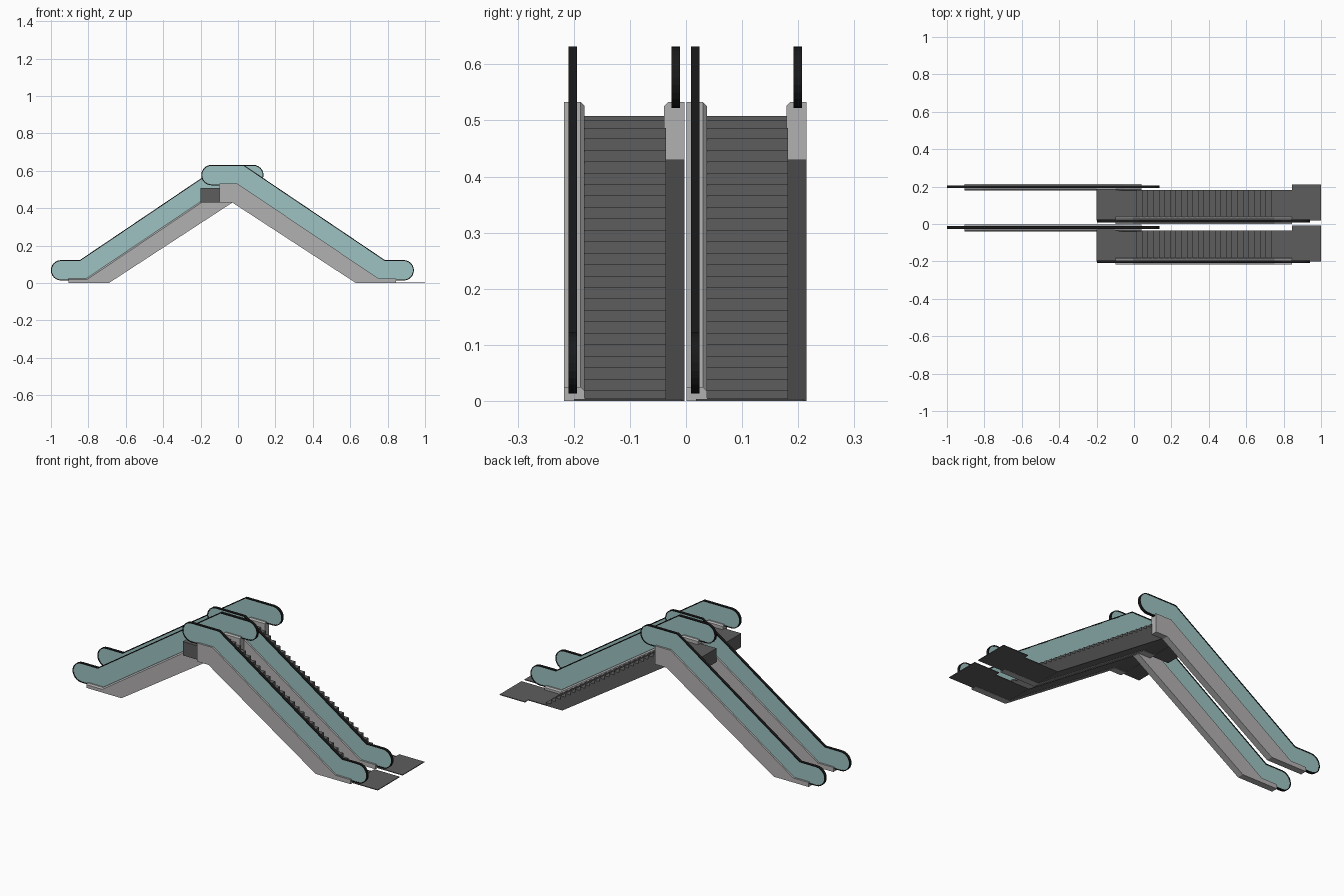
import bpy, bmesh, math

cube = bpy.data.objects.get("Cube")
if cube:
    bpy.data.objects.remove(cube)


def material(name, r, g, b):
    m = bpy.data.materials.new(name)
    m.use_nodes = True
    m.diffuse_color = (r, g, b, 1)
    m.node_tree.nodes["Principled BSDF"].inputs["Base Color"].default_value = (r, g, b, 1)
    return m


GREY = material("light grey panel", 0.45, 0.44, 0.44)
DARK = material("dark grey metal", 0.11, 0.11, 0.11)
GLASS = material("pale teal glass", 0.34, 0.54, 0.54)
BLACK = material("black rubber", 0.01, 0.01, 0.01)

PITCH = 0.218           # spacing of the two escalators
CX, CY = -0.03, -0.11   # turning centre of the reversed balustrade


def finish(name, bm, mat):
    bmesh.ops.recalc_face_normals(bm, faces=bm.faces)
    me = bpy.data.meshes.new(name)
    bm.to_mesh(me)
    bm.free()
    me.materials.append(mat)
    ob = bpy.data.objects.new(name, me)
    bpy.context.collection.objects.link(ob)
    return ob


def place(bm, shift, turned):
    """Turn a part half way round its escalator's centre and shift it in y."""
    for v in bm.verts:
        if turned:
            v.co.x, v.co.y = 2 * CX - v.co.x, 2 * CY - v.co.y
        v.co.y += shift


def prism(name, profile, y0, y1, mat, shift=0, turned=False, chamfer=0):
    """Extrude an xz profile from y0 to y1, optionally chamfering the top edge at y1."""
    bm = bmesh.new()
    face = bm.faces.new([bm.verts.new((x, y0, z)) for x, z in profile])
    ext = bmesh.ops.extrude_face_region(bm, geom=[face])
    for g in ext["geom"]:
        if isinstance(g, bmesh.types.BMVert):
            g.co.y = y1
    bmesh.ops.recalc_face_normals(bm, faces=bm.faces)
    if chamfer:
        edges = [e for e in bm.edges
                 if all(abs(v.co.y - y1) < 1e-5 for v in e.verts)
                 and any(f.normal.z > 0.3 for f in e.link_faces)]
        bmesh.ops.bevel(bm, geom=edges, offset=chamfer, segments=1, affect='EDGES')
    place(bm, shift, turned)
    return finish(name, bm, mat)


def arc(cx, cz, r, start, end, n=12):
    angles = [math.radians(start + (end - start) * i / n) for i in range(n + 1)]
    return [(cx + r * math.cos(a), cz + r * math.sin(a)) for a in angles]


# Side profiles
skirt = [(-0.1, 0.43), (-0.1, 0.533), (-0.005, 0.533), (0.75, 0.025),
         (0.845, 0.025), (0.845, 0), (0.63, 0), (-0.03, 0.43)]
rail_path = ([(0, 0.525)] + arc(-0.142, 0.577, 0.052, 270, 90)
             + [(0.03, 0.629), (0.785, 0.12)]
             + arc(0.886, 0.068, 0.052, 90, -90) + [(0.75, 0.016)])


def handrail(name, shift, turned):
    bm = bmesh.new()
    rows = [[bm.verts.new((x, y, z)) for y in (-0.209, -0.194)] for x, z in rail_path]
    for a, b in zip(rows, rows[1:]):
        bm.faces.new((a[0], a[1], b[1], b[0]))
    place(bm, shift, turned)
    ob = finish(name, bm, BLACK)
    mod = ob.modifiers.new("thickness", 'SOLIDIFY')
    mod.thickness = 0.005
    mod.offset = 0


def stair_profile():
    """Flat landing, easing steps, even flight, then the straight underside."""
    z, x, run = 0.508, -0.015, 0.03
    pts = [(-0.1, 0.432), (-0.1, z), (x, z)]
    drops = [0.008, 0.013, 0.019] + [0.0204] * 22 + [0.014]
    for d in drops:
        z -= d
        pts.append((x, z))
        x += run
        pts.append((x, z))
    return pts + [(0.845, z), (0.845, 0.001), (0.634, 0.001), (-0.028, 0.432)]


for i, side in enumerate(("front", "back")):
    s = -0.0 + i * PITCH
    # Balustrades, the second one turned the other way
    for turned, label in ((False, "near"), (True, "reversed")):
        tag = f"{side}_{label}"
        prism(f"{tag}_skirt", skirt, -0.217, -0.181, GREY, s, turned, 0.007)
        prism(f"{tag}_glass_panel", rail_path, -0.207, -0.196, GLASS, s, turned)
        handrail(f"{tag}_handrail", s, turned)
    # Step flight, upper landing and floor plate
    prism(f"{side}_steps", stair_profile(), -0.19, -0.036, DARK, s)
    prism(f"{side}_upper_landing",
          [(-0.2, 0.431), (-0.2, 0.508), (-0.1, 0.508), (-0.1, 0.431)],
          -0.2, -0.03, DARK, s)
    prism(f"{side}_floor_plate",
          [(0.845, 0), (0.845, 0.004), (1, 0.004), (1, 0)], -0.2, -0.008, DARK, s)
